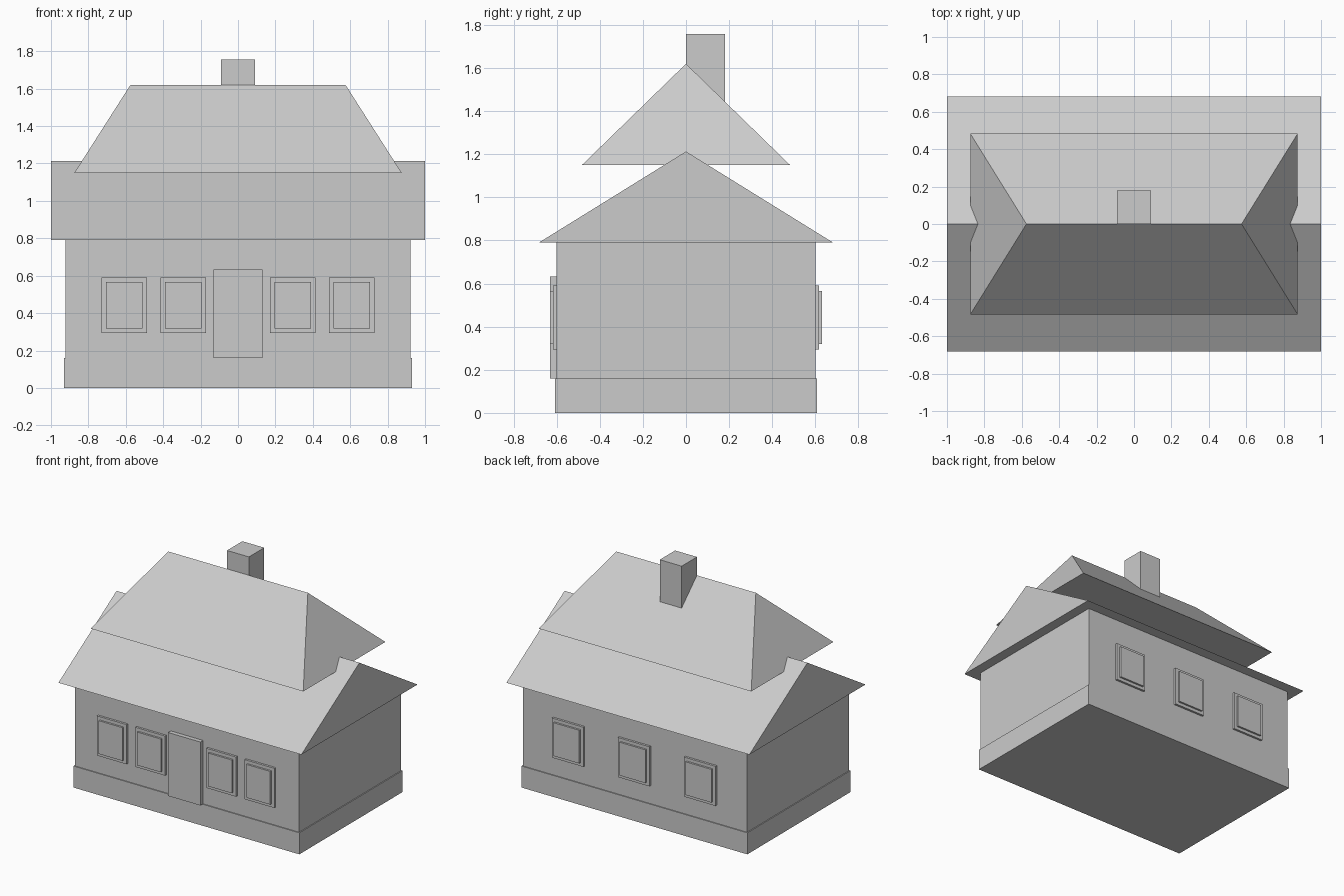
import bpy
import bmesh

cube = bpy.data.objects.get("Cube")
if cube:
    bpy.data.objects.remove(cube, do_unlink=True)

# One plain grey for the whole house
grey = bpy.data.materials.new("plain_grey")
grey.use_nodes = True
colour = (0.6, 0.6, 0.6, 1)
grey.diffuse_color = colour
grey.node_tree.nodes["Principled BSDF"].inputs["Base Color"].default_value = colour


def finish(name, bm):
    bmesh.ops.recalc_face_normals(bm, faces=bm.faces)
    mesh = bpy.data.meshes.new(name)
    bm.to_mesh(mesh)
    bm.free()
    mesh.materials.append(grey)
    obj = bpy.data.objects.new(name, mesh)
    bpy.context.scene.collection.objects.link(obj)
    return obj


def box(name, x0, x1, y0, y1, z0, z1):
    bm = bmesh.new()
    bmesh.ops.create_cube(bm, size=1)
    for v in bm.verts:
        v.co.x = x1 if v.co.x > 0 else x0
        v.co.y = y1 if v.co.y > 0 else y0
        v.co.z = z1 if v.co.z > 0 else z0
    return finish(name, bm)


def roof(name, half_x, half_y, ridge_half, z0, z1):
    """Closed ridge roof: gabled when the ridge is full length, else hipped."""
    bm = bmesh.new()
    corners = [bm.verts.new((sx * half_x, sy * half_y, z0))
               for sx, sy in ((-1, -1), (1, -1), (1, 1), (-1, 1))]
    left, right = [bm.verts.new((s * ridge_half, 0, z1)) for s in (-1, 1)]
    a, b, c, d = corners
    for face in ((d, c, b, a), (a, b, right, left), (c, d, left, right),
                 (b, c, right), (d, a, left)):
        bm.faces.new(face)
    return finish(name, bm)


def window(name, x, half_width, side):
    """Frame and raised pane on the front (side -1) or back (side 1) wall."""
    layers = (("frame", 0, 0.59, 0.616), ("pane", 0.024, 0.6, 0.63))
    for part, inset, inner, outer in layers:
        y0, y1 = sorted((side * inner, side * outer))
        w = half_width - inset
        box(f"{name}_{part}", x - w, x + w, y0, y1, 0.295 + inset, 0.59 - inset)


# Body
box("foundation", -0.93, 0.93, -0.607, 0.607, 0, 0.16)
box("walls", -0.923, 0.923, -0.6, 0.6, 0.16, 0.79)

# Roofs and chimney
roof("lower_gable_roof", 1, 0.683, 1, 0.79, 1.213)
roof("upper_hip_roof", 0.875, 0.483, 0.575, 1.15, 1.62)
box("chimney", -0.09, 0.09, 0, 0.18, 1.4, 1.757)

# Door and windows
box("front_door", -0.132, 0.132, -0.632, -0.59, 0.16, 0.632)
for i, x in enumerate((-0.608, -0.292, 0.292, 0.608)):
    window(f"front_window_{i + 1}", x, 0.122, -1)
for i, x in enumerate((-0.544, 0, 0.544)):
    window(f"back_window_{i + 1}", x, 0.13, 1)
